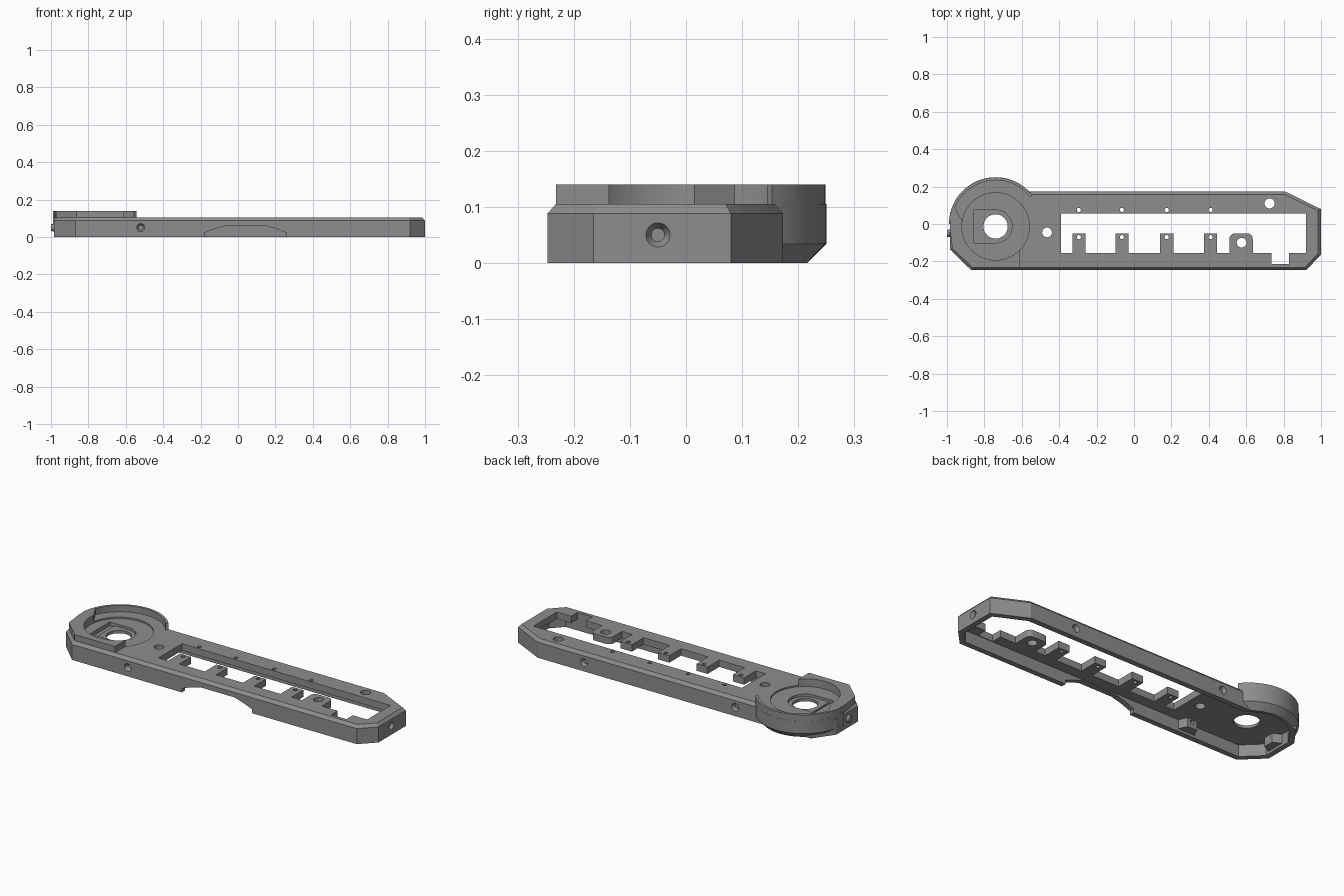
import bpy, bmesh, math
from mathutils import Vector, Matrix

if "Cube" in bpy.data.objects:
    bpy.data.objects.remove(bpy.data.objects["Cube"])

grey = bpy.data.materials.new("mid grey")
grey.diffuse_color = (0.27, 0.27, 0.27, 1)
grey.use_nodes = True
grey.node_tree.nodes["Principled BSDF"].inputs["Base Color"].default_value = grey.diffuse_color
HX = -0.74          # centre of the round head
TOP = 0.105         # top of the deck


def finish(name, bm):
    bmesh.ops.recalc_face_normals(bm, faces=bm.faces)
    me = bpy.data.meshes.new(name)
    bm.to_mesh(me)
    bm.free()
    me.materials.append(grey)
    ob = bpy.data.objects.new(name, me)
    bpy.context.collection.objects.link(ob)
    return ob


def loft(name, rings):
    """Solid through stacked rings given as (2D points, z)."""
    bm = bmesh.new()
    vs = [[bm.verts.new((x, y, z)) for x, y in pts] for pts, z in rings]
    n = len(vs[0])
    for a, b in zip(vs, vs[1:]):
        for i in range(n):
            bm.faces.new((a[i], a[(i + 1) % n], b[(i + 1) % n], b[i]))
    bm.faces.new(vs[0][::-1])
    bm.faces.new(vs[-1])
    return finish(name, bm)


def prism(name, pts, z0, z1):
    return loft(name, [(pts, z0), (pts, z1)])


def arc(cx, cy, r, a0=0, a1=360, n=48):
    m = n if a1 - a0 >= 360 else n + 1
    return [(cx + r * math.cos(math.radians(a0 + (a1 - a0) * i / n)),
             cy + r * math.sin(math.radians(a0 + (a1 - a0) * i / n))) for i in range(m)]


def rect(x0, y0, x1, y1):
    return [(x0, y0), (x1, y0), (x1, y1), (x0, y1)]


def inset(pts, d):
    """Move every edge of a counter-clockwise polygon inwards by d."""
    out = []
    for i, p in enumerate(pts):
        p = Vector(p)
        e0 = (p - Vector(pts[i - 1])).normalized()
        e1 = (Vector(pts[(i + 1) % len(pts)]) - p).normalized()
        n0, n1 = Vector((-e0.y, e0.x)), Vector((-e1.y, e1.x))
        out.append(tuple(p + (n0 + n1) * d / (1 + n0.dot(n1))))
    return out


def rod(name, start, axis, length, r0, r1, n=24):
    """Cylinder or cone from a start point along an axis."""
    bm = bmesh.new()
    axis = Vector(axis)
    mat = Matrix.Translation(Vector(start) + axis * length / 2) @ axis.to_track_quat('Z', 'Y').to_matrix().to_4x4()
    bmesh.ops.create_cone(bm, cap_ends=True, segments=n, radius1=r0, radius2=r1, depth=length, matrix=mat)
    return finish(name, bm)


def combine(target, other, op='DIFFERENCE'):
    mod = target.modifiers.new("join", 'BOOLEAN')
    mod.operation, mod.object, mod.solver = op, other, 'EXACT'
    bpy.context.view_layer.objects.active = target
    bpy.ops.object.modifier_apply(modifier=mod.name)
    bpy.data.objects.remove(other)


# straight body with bevelled top edge
outline = [(-0.985, -0.135), (-0.87, -0.247), (0.92, -0.247), (0.999, -0.165),
           (0.999, 0.08), (0.81, 0.173), (-0.905, 0.173), (-0.985, 0.06)]
frame = loft("arm_frame", [(outline, 0), (outline, 0.088), (inset(outline, 0.015), TOP)])


# round back of the head, chamfered underneath
def half(r):
    return arc(HX, 0.001, r, 0, 180)


combine(frame, loft("head", [(half(0.215), 0), (half(0.249), 0.034), (half(0.249), TOP)]), 'UNION')

# hollow underside
combine(frame, prism("cavity", inset(outline, 0.03), -0.01, 0.066))
combine(frame, prism("head_cavity", arc(HX, 0, 0.2, 0, 180), -0.01, 0.066))

# inner bosses behind the side screws
for pts in ([(-0.58, -0.235), (-0.46, -0.235), (-0.49, -0.17), (-0.55, -0.17)],
            [(-0.97, -0.11), (-0.91, -0.08), (-0.91, -0.02), (-0.97, 0.01)]):
    combine(frame, prism("boss", pts, 0.015, 0.08), 'UNION')
combine(frame, rod("end_pin", (-0.96, -0.05, 0.05), (-1, 0, 0), 0.041, 0.024, 0.018), 'UNION')

# long window whose lower edge carries the mounting tabs
TABS = [-0.295, -0.065, 0.175, 0.41]
LOW, TIP = -0.155, -0.05
window = [(-0.39, LOW)]
for x in TABS:
    window += [(x - 0.035, LOW), (x - 0.035, TIP), (x + 0.035, TIP), (x + 0.035, LOW)]
window += [(0.51, LOW)] + arc(0.54, TIP - 0.03, 0.03, 180, 90, 6)
window += arc(0.605, TIP - 0.03, 0.03, 90, 0, 6) + [(0.635, LOW)]
window += [(0.735, LOW), (0.735, -0.213), (0.83, -0.213), (0.83, LOW)]
window += [(0.92, LOW), (0.92, 0.055), (-0.39, 0.055)]
combine(frame, prism("window", window, 0.02, 0.2))

# holes through the deck
holes = [(x, y, 0.011) for x in TABS for y in (-0.07, 0.075)]
holes += [(0.575, -0.1, 0.026), (-0.465, -0.045, 0.026), (0.725, 0.11, 0.027)]
for x, y, r in holes:
    combine(frame, rod("hole", (x, y, -0.05), (0, 0, 1), 0.3, r, r))

# head seat: shallow round recess, keyed pocket, slot and shaft hole
SY = -0.013
combine(frame, prism("recess", arc(HX, SY, 0.18, n=64), 0.096, 0.2))
key = arc(HX, SY, 0.088, -90, 90, 24) + [(-0.83, SY + 0.088), (-0.83, SY - 0.088)]
combine(frame, prism("key_pocket", key, 0.082, 0.2))
combine(frame, prism("slot", rect(-0.858, SY - 0.088, -0.829, SY + 0.088), 0.074, 0.2))
combine(frame, rod("shaft_hole", (HX, SY, -0.05), (0, 0, 1), 0.3, 0.065, 0.065, 48))

# countersunk screw holes in the side walls
for start, axis in (((-0.52, -0.26, 0.05), (0, 1, 0)), ((-0.43, 0.186, 0.05), (0, -1, 0)),
                    ((0.52, 0.186, 0.05), (0, -1, 0)), ((1.012, -0.05, 0.05), (-1, 0, 0))):
    combine(frame, rod("screw_hole", start, axis, 0.12, 0.012, 0.012))
    combine(frame, rod("countersink", start, axis, 0.03, 0.029, 0.012))

# arched gap in the lower edge of the front wall
gap = [(-0.18, -0.01), (-0.18, 0.022), (-0.12, 0.045), (-0.06, 0.06), (0.15, 0.06),
       (0.21, 0.042), (0.26, 0.022), (0.26, -0.01)]
bm = bmesh.new()
rows = [[bm.verts.new((x, y, z)) for x, z in gap] for y in (-0.3, -0.2)]
for i in range(len(gap)):
    j = (i + 1) % len(gap)
    bm.faces.new((rows[0][i], rows[0][j], rows[1][j], rows[1][i]))
bm.faces.new(rows[0])
bm.faces.new(rows[1])
combine(frame, finish("gap", bm))

# thin raised rim round the back of the head
rim_pts = arc(HX, 0, 0.249, 38, 175) + arc(HX, 0, 0.234, 38, 175)[::-1]
back_rim = prism("back_rim", rim_pts, TOP - 0.004, 0.14)

# broad raised rim at the front left of the head
front_pts = [(-0.972, -0.13), (-0.864, -0.232), (-0.61, -0.232), (-0.61, -0.05),
             (-0.85, 0.0), (-0.915, 0.01), (-0.962, 0.095), (-0.985, 0.04), (-0.985, -0.02)]
front_rim = prism("front_rim", front_pts, TOP - 0.004, 0.14)
combine(front_rim, prism("rim_bore", arc(HX, SY, 0.18, n=64), 0, 0.2))

for ob in (frame, back_rim, front_rim):
    bpy.ops.object.select_all(action='DESELECT')
    ob.select_set(True)
    bpy.context.view_layer.objects.active = ob
    bpy.ops.object.shade_smooth_by_angle(angle=math.radians(25))
